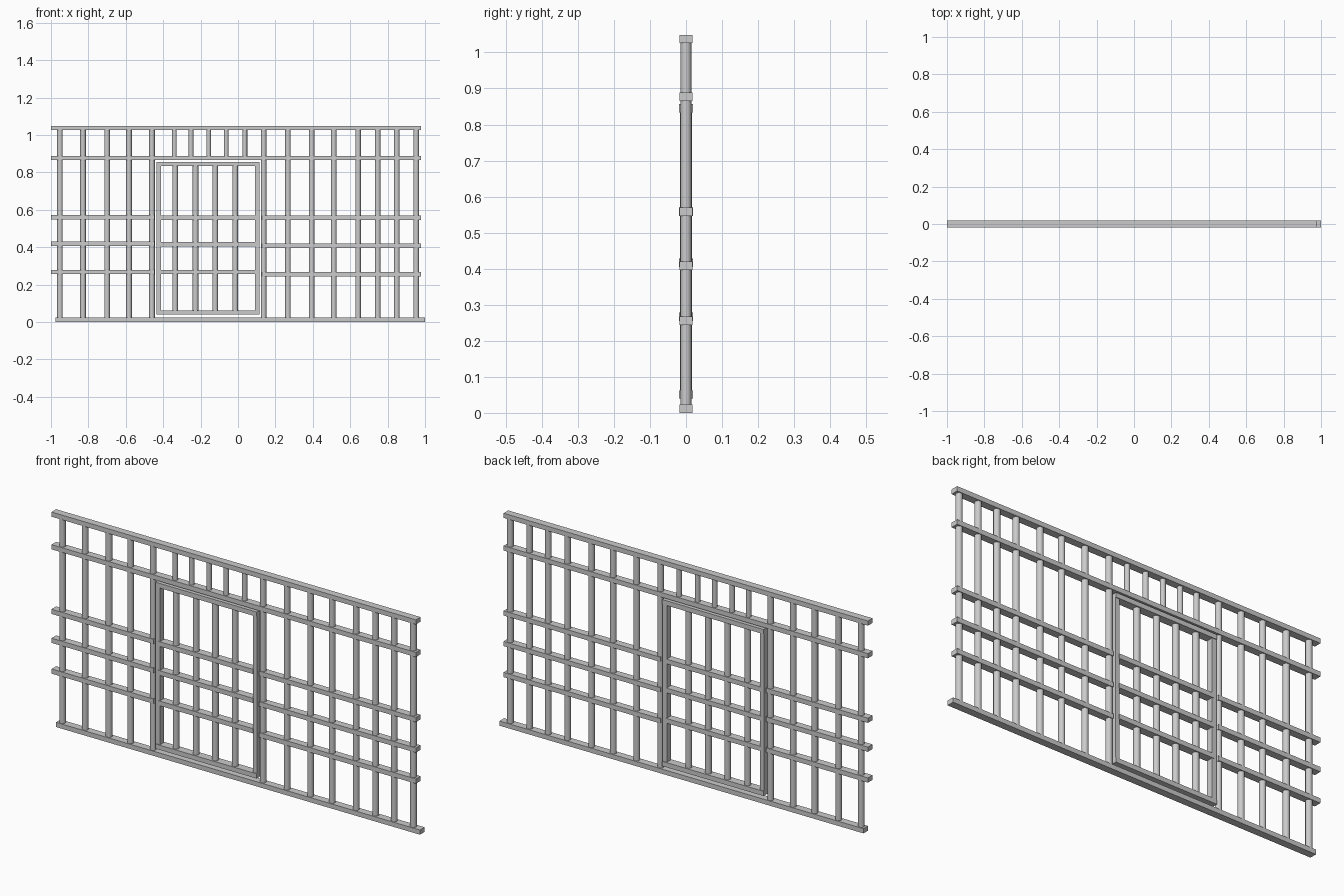
import bpy


def box(name, x0, x1, z0, z1, half_y):
    bpy.ops.mesh.primitive_cube_add(size=1, location=((x0 + x1) / 2, 0, (z0 + z1) / 2))
    ob = bpy.context.object
    ob.name = name
    ob.scale = (x1 - x0, 2 * half_y, z1 - z0)
    bpy.ops.object.transform_apply(location=False, rotation=False, scale=True)


def bar(name, x, z0, z1, r=0.015):
    bpy.ops.mesh.primitive_cylinder_add(vertices=16, radius=r, depth=z1 - z0,
                                        location=(x, 0, (z0 + z1) / 2))
    bpy.context.object.name = name
    bpy.ops.object.shade_smooth_by_angle()


def rail(name, x0, x1, z, half_y=0.018, h=0.0115):
    box(name, x0, x1, z - h, z + h, half_y)


# Full-width rails
rail("bottom_rail", -0.976, 1.0, 0.0115)
rail("top_rail", -1.0, 0.978, 1.037)
rail("lintel_rail", -1.0, 0.978, 0.877)

# Side rails left and right of the door
for z in (0.56, 0.418, 0.267):
    rail("left_rail", -1.0, -0.446, z)
for z in (0.558, 0.408, 0.256):
    rail("right_rail", 0.127, 0.978, z)

# Tall wall bars
for x in (-0.952, -0.829, -0.70, -0.583, -0.46,
          0.137, 0.267, 0.394, 0.512, 0.642, 0.747, 0.849, 0.953):
    bar("wall_bar", x, 0.012, 1.037)

# Short bars above the door
for x in (-0.34, -0.251, -0.157, -0.063, 0.037):
    bar("short_bar", x, 0.877, 1.026, 0.0125)

# Door frame
rail("door_top", -0.435, 0.115, 0.845, 0.020)
rail("door_bottom", -0.435, 0.115, 0.051, 0.020)
box("door_left_post", -0.435, -0.412, 0.04, 0.856, 0.0165)
box("door_right_post", 0.092, 0.115, 0.04, 0.856, 0.0165)

# Door rails and bars
for z in (0.558, 0.416, 0.267):
    rail("door_rail", -0.42, 0.095, z, 0.019)
for x in (-0.336, -0.227, -0.122, -0.015):
    bar("door_bar", x, 0.051, 0.845)
